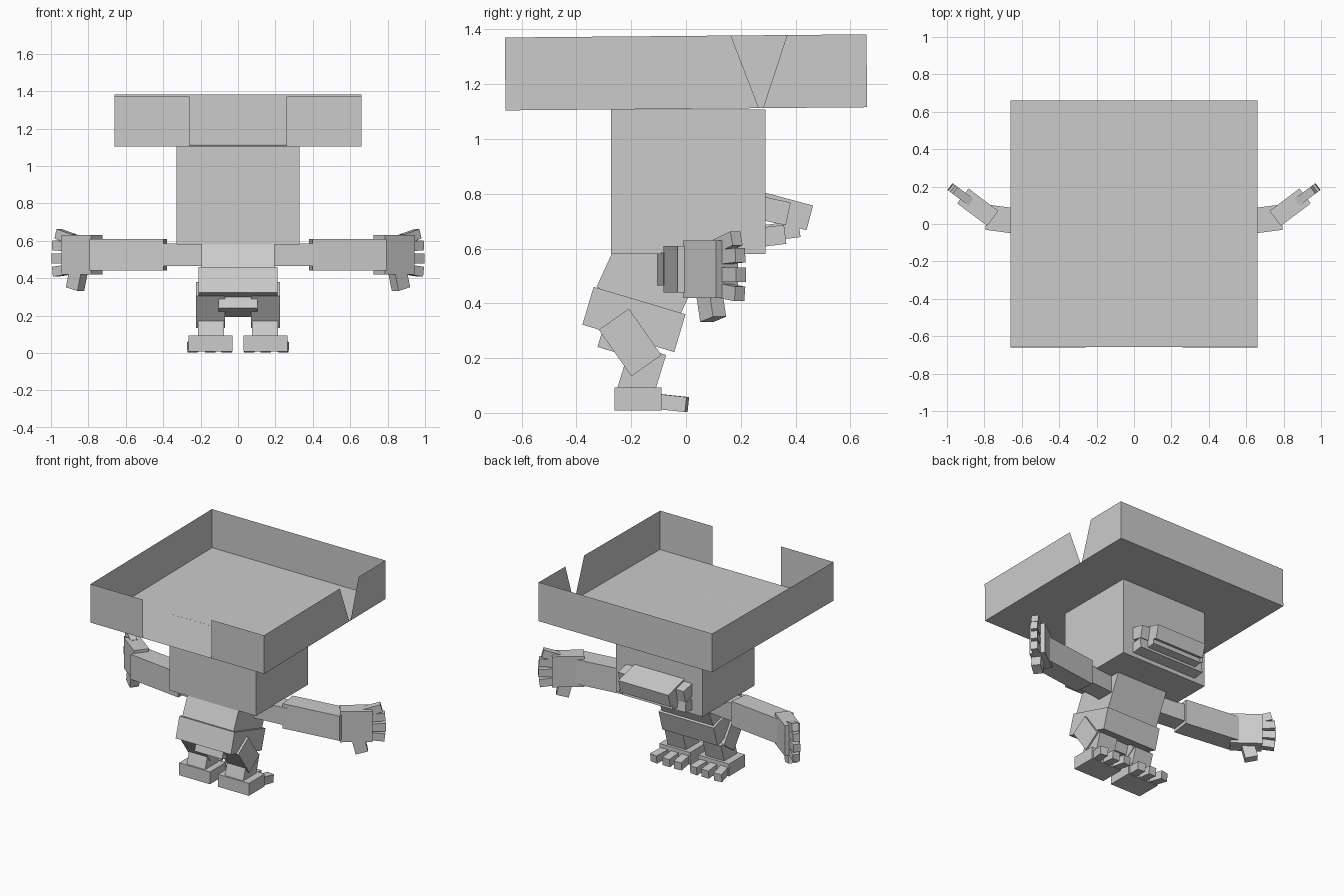
import bpy
import bmesh
from math import radians
from mathutils import Matrix

cube = bpy.data.objects.get("Cube")
if cube:
    bpy.data.objects.remove(cube, do_unlink=True)

grey = bpy.data.materials.new("light_grey")
grey.use_nodes = True
GREY = (0.6, 0.6, 0.6, 1)
grey.diffuse_color = GREY
grey.node_tree.nodes["Principled BSDF"].inputs["Base Color"].default_value = GREY


def add_object(name, bm):
    mesh = bpy.data.meshes.new(name)
    bm.to_mesh(mesh)
    bm.free()
    mesh.materials.append(grey)
    obj = bpy.data.objects.new(name, mesh)
    bpy.context.collection.objects.link(obj)
    return obj


def box(name, centre, size, rot=(0, 0, 0)):
    bm = bmesh.new()
    bmesh.ops.create_cube(bm, size=1, matrix=Matrix.Diagonal((*size, 1)))
    obj = add_object(name, bm)
    obj.location = centre
    obj.rotation_euler = [radians(a) for a in rot]
    return obj


def pair(name, centre, size, rot=(0, 0, 0)):
    # Left part at +x and its mirror image at -x
    x, y, z = centre
    rx, ry, rz = rot
    for side, s in (("left", 1), ("right", -1)):
        box(f"{side}_{name}", (x * s, y, z), size, (rx, ry * s, rz * s))


# Open tray on the head: thin sheets, gap in the front, notch in the left wall
H, LOW, HIGH = 0.66, -0.133, 0.133
GAP = 0.26


def wall(p, q, p_top=None, q_top=None):
    return [(*p, LOW), (*q, LOW), (*(q_top or q), HIGH), (*(p_top or p), HIGH)]


sheets = [
    [(-H, -H, LOW), (-H, H, LOW), (H, H, LOW), (H, -H, LOW)],
    wall((H, H), (-H, H)),
    wall((-H, H), (-H, -H)),
    wall((-H, -H), (-GAP, -H)),
    wall((GAP, -H), (H, -H)),
    wall((H, -H), (H, 0.265), q_top=(H, 0.165)),
    wall((H, 0.28), (H, H), p_top=(H, 0.37)),
]
bm = bmesh.new()
for corners in sheets:
    bm.faces.new([bm.verts.new(c) for c in corners])
bmesh.ops.remove_doubles(bm, verts=bm.verts, dist=0.0001)
tray = add_object("head_tray", bm)
tray.location = (0, 0, 1.243)
tray.rotation_euler.x = radians(0.5)

# Head and mouth
box("head", (0, 0.008, 0.844), (0.66, 0.565, 0.528))
box("upper_lip", (0, 0.336, 0.743), (0.38, 0.24, 0.093), (-15, 0, 0))
box("upper_lip_sides", (0, 0.295, 0.743), (0.5, 0.16, 0.085), (-12, 0, 0))
box("lower_lip", (0, 0.32, 0.66), (0.38, 0.19, 0.06), (7, 0, 0))
box("lower_lip_sides", (0, 0.29, 0.643), (0.5, 0.145, 0.07), (7, 0, 0))

# Torso
box("chest", (0, -0.123, 0.52), (0.39, 0.32, 0.28), (-24.6, 0, 0))
box("hips", (0, -0.19, 0.341), (0.42, 0.35, 0.144), (-16.6, 0, 0))
box("crotch", (0, -0.231, 0.252), (0.21, 0.17, 0.075), (-17, 0, 0))

# Legs
pair("thigh", (0.148, -0.204, 0.257), (0.155, 0.134, 0.207), (35, 0, 0))
pair("shin", (0.145, -0.162, 0.15), (0.14, 0.135, 0.17), (-17, 0, 0))
pair("foot", (0.148, -0.175, 0.051), (0.235, 0.172, 0.085))
for i, (x, turn) in enumerate(((0.065, 6), (0.148, 0), (0.235, -10))):
    pair(f"toe_{i + 1}", (x, -0.05, 0.036), (0.055, 0.11, 0.055), (-6, 0, turn))

# Arms
pair("upper_arm", (0.29, -0.035, 0.525), (0.27, 0.12, 0.12), (0, 0, 5.5))
pair("forearm", (0.588, 0.01, 0.525), (0.4, 0.135, 0.17), (0, 0, 7.5))
pair("palm", (0.835, 0.09, 0.525), (0.2, 0.1, 0.21), (0, 0, 37))
pair("thumb", (0.862, 0.092, 0.39), (0.08, 0.06, 0.1), (0, -14, 37))

# Fingers fan out from the palm
fingers = ((0.622, 0.92, -16), (0.572, 0.937, -4), (0.505, 0.94, 0), (0.441, 0.935, 7))
for i, (z, x, splay) in enumerate(fingers):
    y = 0.145 + (x - 0.91) * 0.75
    pair(f"finger_{i + 1}", (x, y, z), (0.11, 0.045, 0.053), (0, splay, 37))
